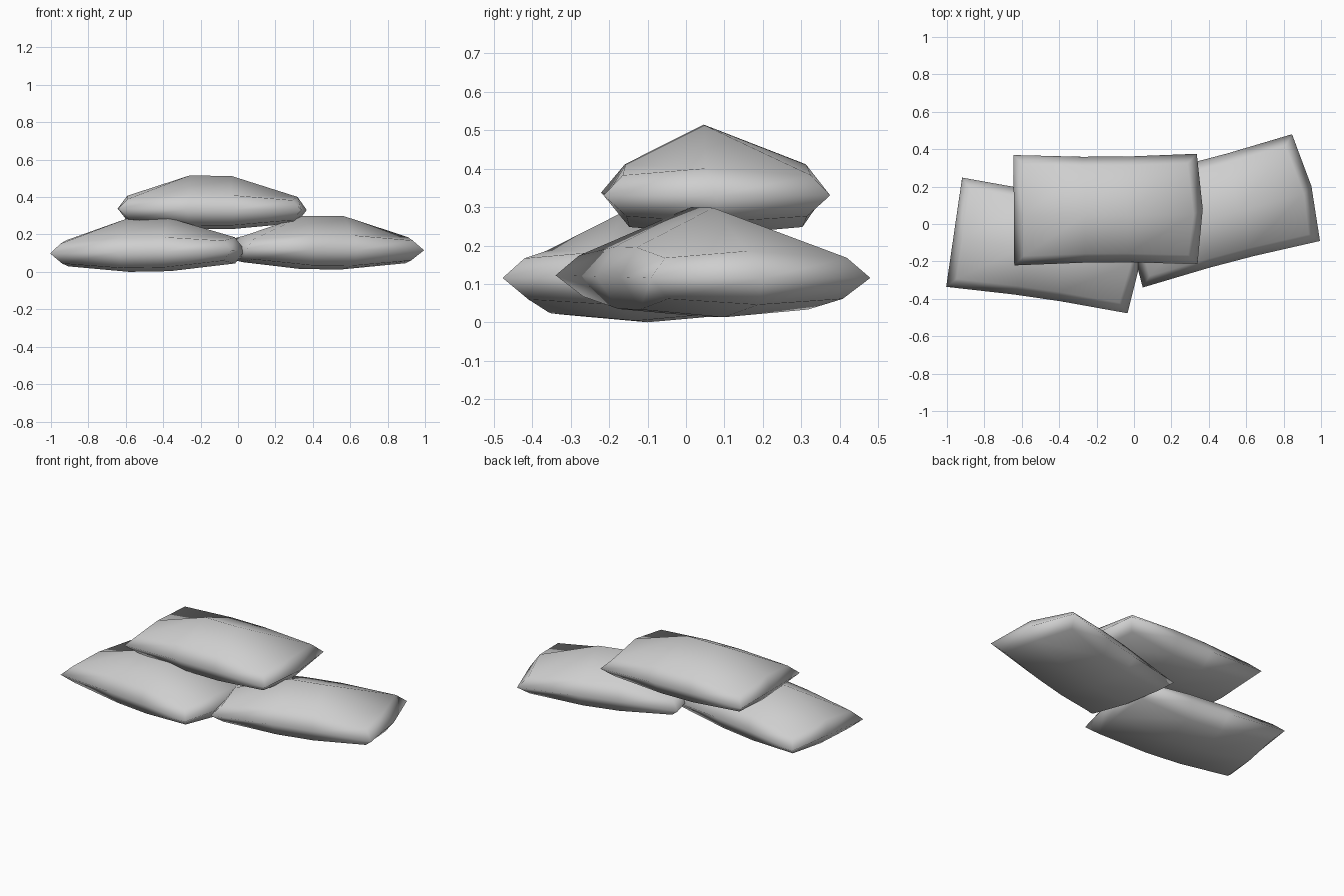
import bpy, bmesh
from math import radians
from mathutils import Matrix

cube = bpy.data.objects.get("Cube")
if cube:
    bpy.data.objects.remove(cube)

grey = bpy.data.materials.new("plain grey cloth")
grey.use_nodes = True
colour = (0.62, 0.62, 0.62, 1)
grey.diffuse_color = colour
grey.node_tree.nodes["Principled BSDF"].inputs["Base Color"].default_value = colour

COLS = (-1, -0.25, 0.26, 1)
ROWS = (-1, 0, 1)


def layer(bm, hx, hy, corner, side, end, middle, shift=0):
    """A 4 x 3 grid of points; heights depend on corner, long side, end or middle."""
    grid = {}
    for i, c in enumerate(COLS):
        for j, r in enumerate(ROWS):
            at_end, at_side = i in (0, 3), j != 1
            if at_end:
                z = corner if at_side else end
            else:
                z = side if at_side else middle
            if z is None:
                continue
            x, y = c * hx, r * hy
            if i == 3 and j == 1:      # bulging right end
                x += 0.03
            if at_side and not at_end:  # long sides bow inwards
                y *= 0.96
            if not at_side:
                y += shift
            grid[i, j] = bm.verts.new((x, y, z))
    return grid


def sandbag(name, location, turn, tilt):
    bm = bmesh.new()
    top = layer(bm, 0.44, 0.245, 0.157, 0.182, 0.175, 0.285, -0.03)
    seam = layer(bm, 0.49, 0.295, 0.105, 0.105, 0.105, None)
    base = layer(bm, 0.435, 0.235, 0.05, 0.02, 0.035, 0.0)

    # Top and bottom panels
    for i in range(3):
        for j in range(2):
            quad = [(i, j), (i + 1, j), (i + 1, j + 1), (i, j + 1)]
            bm.faces.new([top[k] for k in quad])
            bm.faces.new([base[k] for k in reversed(quad)])

    # Sloping bands that meet at the pointed seam
    ring = ([(i, 0) for i in range(4)] + [(3, 1)]
            + [(i, 2) for i in (3, 2, 1, 0)] + [(0, 1)])
    for a, b in zip(ring, ring[1:] + ring[:1]):
        bm.faces.new((seam[a], seam[b], top[b], top[a]))
        bm.faces.new((base[a], base[b], seam[b], seam[a]))

    bmesh.ops.recalc_face_normals(bm, faces=bm.faces)
    for f in bm.faces:
        f.smooth = True
    mesh = bpy.data.meshes.new(name)
    bm.to_mesh(mesh)
    bm.free()
    mesh.materials.append(grey)
    bag = bpy.data.objects.new(name, mesh)
    bag.matrix_world = (Matrix.Translation(location)
                        @ Matrix.Rotation(radians(turn), 4, "Z")
                        @ Matrix.Rotation(radians(tilt), 4, "Y"))
    bpy.context.collection.objects.link(bag)


sandbag("lower_right_sandbag", (-0.475, -0.115, 0.002), -8.3, -1)
sandbag("lower_left_sandbag", (0.445, 0.07, 0.014), 14.7, 0.4)
sandbag("upper_sandbag", (-0.153, 0.077, 0.229), 0.4, 0.4)
